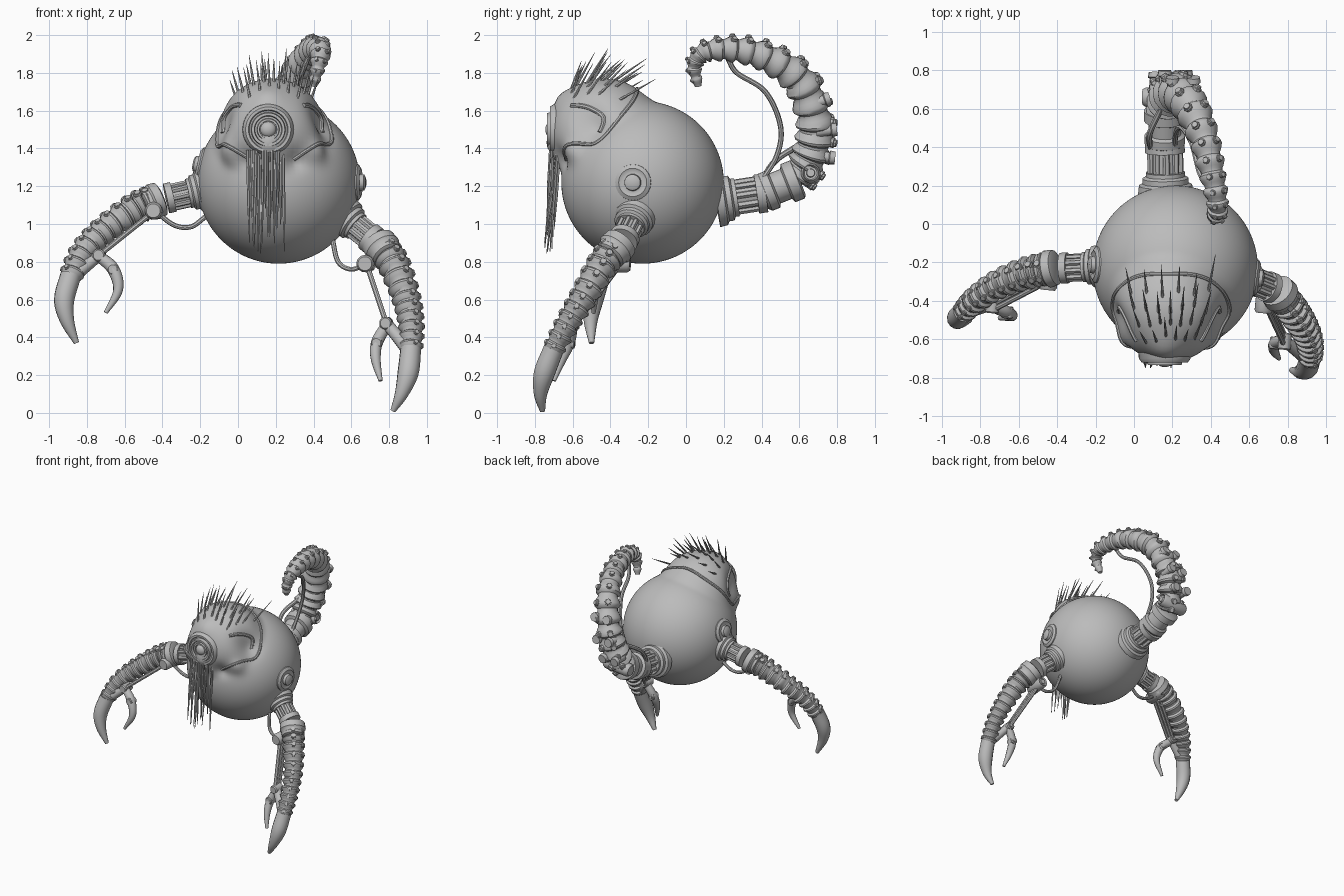
import bpy, bmesh, math, random
from mathutils import Vector as V

random.seed(4)
cube = bpy.data.objects.get("Cube")
if cube:
    bpy.data.objects.remove(cube)

grey = bpy.data.materials.new("dull grey")
grey.use_nodes = True
grey.diffuse_color = (0.5, 0.5, 0.5, 1)
grey.node_tree.nodes["Principled BSDF"].inputs["Base Color"].default_value = (0.5, 0.5, 0.5, 1)


class Part:
    """Collects lathed and lofted pieces into one object."""
    def __init__(self):
        self.bm = bmesh.new()

    def rings(self, rows, sides):
        loops = []
        for c, u, w, r in rows:
            loops.append([self.bm.verts.new(c + (u * math.cos(a) + w * math.sin(a)) * r)
                          for a in (math.tau * i / sides for i in range(sides))])
        for p, q in zip(loops, loops[1:]):
            for i in range(sides):
                j = (i + 1) % sides
                self.bm.faces.new((p[i], p[j], q[j], q[i]))
        self.bm.faces.new(loops[0][::-1])
        self.bm.faces.new(loops[-1])

    def lathe(self, a, b, profile, sides=20):
        a, b = V(a), V(b)
        t = (b - a).normalized()
        u = t.orthogonal().normalized()
        w = t.cross(u)
        self.rings([(a.lerp(b, s), u, w, r) for s, r in profile], sides)

    def loft(self, pts, radii, sides=14):
        rows, u = [], None
        for i, p in enumerate(pts):
            t = (pts[min(i + 1, len(pts) - 1)] - pts[max(i - 1, 0)]).normalized()
            u = t.orthogonal() if u is None else u - t * u.dot(t)
            u = u.normalized()
            rows.append((p, u, t.cross(u), radii[i]))
        self.rings(rows, sides)

    def finish(self, name):
        bmesh.ops.recalc_face_normals(self.bm, faces=self.bm.faces)
        me = bpy.data.meshes.new(name)
        self.bm.to_mesh(me)
        self.bm.free()
        ob = bpy.data.objects.new(name, me)
        bpy.context.collection.objects.link(ob)
        me.materials.append(grey)
        bpy.ops.object.select_all(action='DESELECT')
        ob.select_set(True)
        bpy.context.view_layer.objects.active = ob
        bpy.ops.object.shade_smooth_by_angle(angle=math.radians(38))
        return ob


def spline(path, n):
    """Smooth curve through (x, y, z, radius) points."""
    P = [V(p) for p in path]
    P = [2 * P[0] - P[1]] + P + [2 * P[-1] - P[-2]]
    out = []
    for k in range(n + 1):
        f = k / n * (len(path) - 1)
        i = min(int(f), len(path) - 2)
        t = f - i
        a, b, c, d = P[i:i + 4]
        out.append(0.5 * (2 * b + (c - a) * t + (2 * a - 5 * b + 4 * c - d) * t * t
                          + (3 * b - a - 3 * c + d) * t ** 3))
    return [p.to_3d() for p in out], [p[3] for p in out]


def cable(part, pts, r, sides=8):
    part.loft(*spline([(*p, r) for p in pts], 8 * len(pts)), sides)


# Body and head as one blended shell
C, H = V((0.215, -0.23, 1.22)), V((0.18, -0.43, 1.48))
EYE = V((0.16, -0.715, 1.5))
dents = [((0.45, -0.52, 1.56), -0.06, 0.085), ((-0.09, -0.52, 1.56), -0.06, 0.085),
         ((0.42, -0.60, 1.38), 0.035, 0.06), ((-0.06, -0.60, 1.38), 0.035, 0.06),
         ((0.31, -0.68, 1.35), -0.035, 0.05), ((0.03, -0.68, 1.35), -0.03, 0.05),
         ((0.16, -0.66, 1.66), 0.025, 0.07), ((0.16, -0.70, 1.40), 0.03, 0.05)]
dents = [((V(p) - C).normalized(), h, s / 0.5) for p, h, s in dents]


def shell(d):
    """Surface point of the body in a direction from its centre."""
    d = d.normalized()
    h = H - C
    m = d.dot(h)
    t = m + math.sqrt(max(m * m - h.length_squared + 0.29 ** 2, 0))
    k = max(0.07 - abs(t - 0.43), 0) / 0.07
    r = max(t, 0.43) + k * k * 0.0175
    r += sum(a * math.exp(-((d - q).length / s) ** 2) for q, a, s in dents)
    return C + d * r


body = Part()
bmesh.ops.create_uvsphere(body.bm, u_segments=112, v_segments=72, radius=1)
for v in body.bm.verts:
    v.co = shell(v.co)
body.finish("round_body")

# Raised edge of the face plate
rim = Part()
edge = [(0.30, -0.66, 1.35), (0.42, -0.56, 1.41), (0.49, -0.47, 1.43), (0.50, -0.40, 1.53),
        (0.44, -0.32, 1.64), (0.33, -0.27, 1.69), (0.18, -0.26, 1.72)]
edge += [(0.36 - x, y, z) for x, y, z in edge[-2::-1]]
pts = [shell(p - C) for p in spline([(*p, 0) for p in edge], 90)[0]]
rim.loft(pts, [0.011] * len(pts), 8)
for m in (1, -1):
    hook = [(0.18 + m * x, y, z) for x, y, z in
            ((0.17, -0.62, 1.64), (0.24, -0.54, 1.66), (0.28, -0.46, 1.60), (0.28, -0.47, 1.50))]
    pts = [shell(p - C) for p in spline([(*p, 0) for p in hook], 24)[0]]
    rim.loft(pts, [0.013] * len(pts), 8)
rim.finish("face_plate_edge")

# Eye: stepped ring with a ball lens
eye = Part()
eye.lathe(EYE + V((0, 0.12, 0)), EYE + V((0, -0.02, 0)),
          [(0, 0.14), (0.75, 0.135), (0.9, 0.12), (0.9, 0.105), (0.8, 0.1), (0.8, 0.092),
           (1, 0.088), (1, 0.074), (0.85, 0.07), (0.85, 0.06), (0.97, 0.057), (0.97, 0.046),
           (0.8, 0.044)], 40)
eye.lathe(EYE, EYE + V((0, -0.03, 0)), [(math.sin(a * 0.15), 0.042 * math.cos(a * 0.15))
                                      for a in range(11)], 24)
eye.finish("eye")

# Side knobs
knobs = Part()
for p in ((0.8, -0.3, 1.22), (-0.5, -0.2, 1.38)):
    d = (V(p) - C).normalized()
    s = shell(d)
    knobs.lathe(s - d * 0.05, s + d * 0.035, [(0, 0.10), (0.55, 0.095), (0.7, 0.075), (0.62, 0.06),
                (0.65, 0.045), (0.9, 0.042), (1, 0.025)], 24)
knobs.finish("side_knobs")

# Hair and beard spikes
hair = Part()
for row, n in enumerate((6, 7, 7, 6)):
    for i in range(n):
        f = i / (n - 1) * 2 - 1
        y = -0.61 + row * 0.085 + random.uniform(-0.02, 0.02)
        s = shell(V((0.19 + f * (0.13 + 0.025 * row), y, 1.76 - 0.08 * f * f)) - C)
        d = V((f * 0.2, 0.45 + 0.16 * row + random.uniform(-0.12, 0.12), 0.95 - 0.12 * row)).normalized()
        tip = s + d * random.uniform(0.13, 0.22)
        hair.lathe(s - d * 0.03, tip, [(0, 0.008), (0.5, 0.006), (1, 0.001)], 6)
hair.finish("hair_spikes")
beard = Part()
for i in range(17):
    x = 0.05 + 0.19 * i / 16
    top = V((x, random.uniform(-0.72, -0.67), 1.39))
    low = V((x + random.uniform(-0.012, 0.012), random.uniform(-0.75, -0.69), random.uniform(0.83, 1.08)))
    beard.lathe(top, low, [(0, 0.008), (0.6, 0.008), (1, 0.002)], 6)
beard.finish("beard_spikes")


def joint(name, a, b, r):
    """Socket, slotted neck and collar between the body and a limb."""
    a, b = V(a), V(b)
    p = Part()
    p.lathe(a, b, [(0, r * 1.55), (0.16, r * 1.5), (0.2, r * 1.3), (0.3, r * 1.3), (0.34, r * 1.1),
                   (0.42, r * 1.1), (0.42, r * 0.8), (0.82, r * 0.8), (0.82, r * 1.12), (1, r * 1.12)], 28)
    t = (b - a).normalized()
    u = t.orthogonal().normalized()
    for i in range(9):
        k = math.tau * i / 9
        o = (u * math.cos(k) + t.cross(u) * math.sin(k)) * r * 0.83
        p.lathe(a.lerp(b, 0.4) + o, a.lerp(b, 0.84) + o, [(0, r * 0.2), (1, r * 0.2)], 6)
    p.finish(name + "_joint")


def limb(name, path, count, out, studs):
    """Ribbed limb with studs along its outer side."""
    ribs = (0.84, 1.06, 1.1, 1.02, 0.96, 0.84)
    p = Part()
    pts, rad = spline(path, count * 6)
    p.loft(pts, [r * ribs[i % 6] for i, r in enumerate(rad)], 18)
    for i in range(2, count * 6, 6):
        t = (pts[i + 1] - pts[i - 1]).normalized()
        o = (V(out(pts[i])) - t * t.dot(V(out(pts[i])))).normalized()
        for m in (-0.55, 0.55):
            d = (o + t.cross(o) * m).normalized()
            r = rad[i]
            p.lathe(pts[i] + d * r * 0.6, pts[i] + d * r * (1.15 + studs),
                    [(0, r * 0.28), (0.8, r * 0.28), (0.85, r * 0.22), (1, r * 0.2)], 8)
    p.finish(name + "_ribs")


def disc(part, c, d, r, h):
    c, d = V(c), V(d).normalized()
    part.lathe(c - d * h, c + d * h, [(0, r * 0.6), (0, r * 0.8), (0.08, r), (0.92, r), (1, r * 0.8),
               (0.93, r * 0.65), (0.93, r * 0.45), (1, r * 0.4)], 20)


def arm(name, base, neck, ribs, claw, elbow, knuckle, thumb, sag, side):
    joint(name, base, neck, 0.072)
    limb(name, ribs, 12, lambda p: (side, -0.2, 0.8), 0.0)
    p = Part()
    # elbow cuff and pivots
    e = V(ribs[0][:3])
    nxt = V(ribs[1][:3])
    p.lathe(e.lerp(nxt, -0.25), e.lerp(nxt, 0.6), [(0, 0.07), (0.08, 0.092), (0.5, 0.098),
            (0.6, 0.088), (0.92, 0.085), (1, 0.07)], 24)
    disc(p, elbow, (0.1, 1, 0), 0.046, 0.085)
    disc(p, knuckle, (0.1, 1, 0), 0.034, 0.045)
    # drive rods and hanging hose
    for o in (-0.035, 0, 0.035):
        cable(p, [V(elbow) + V((0, o, 0)), V(knuckle) + V((0, o * 0.8, 0))], 0.014)
    cable(p, sag, 0.013)
    # palm link, claw and thumb
    wrist = V(ribs[-1][:3])
    p.lathe(V(knuckle), wrist, [(0, 0.03), (0.5, 0.034), (1, 0.04)], 12)
    p.loft(*spline(claw, 18), 14)
    p.loft(*spline(thumb, 18), 12)
    disc(p, thumb[1][:3], (0.1, 1, 0), 0.03, 0.032)
    p.finish(name + "_claw")


arm("left_arm", (0.56, -0.27, 1.04), (0.72, -0.335, 0.91),
    [(0.755, -0.36, 0.885, 0.075), (0.82, -0.44, 0.79, 0.08), (0.885, -0.54, 0.62, 0.072),
     (0.915, -0.63, 0.47, 0.064), (0.915, -0.71, 0.32, 0.056)],
    [(0.915, -0.70, 0.34, 0.055), (0.90, -0.75, 0.21, 0.056), (0.865, -0.77, 0.10, 0.036),
     (0.82, -0.76, 0.01, 0.014)],
    (0.68, -0.38, 0.79), (0.785, -0.61, 0.475),
    [(0.79, -0.60, 0.47, 0.03), (0.735, -0.62, 0.37, 0.032), (0.73, -0.66, 0.28, 0.026), (0.755, -0.70, 0.17, 0.011)],
    [(0.50, -0.30, 0.92), (0.53, -0.34, 0.80), (0.60, -0.36, 0.76), (0.68, -0.38, 0.79)], 0.8)
arm("right_arm", (-0.18, -0.22, 1.18), (-0.38, -0.23, 1.135),
    [(-0.43, -0.23, 1.125, 0.08), (-0.54, -0.25, 1.08, 0.082), (-0.70, -0.31, 0.97, 0.073),
     (-0.82, -0.39, 0.85, 0.066), (-0.89, -0.46, 0.71, 0.057)],
    [(-0.885, -0.455, 0.73, 0.056), (-0.92, -0.49, 0.60, 0.054), (-0.905, -0.505, 0.49, 0.038),
     (-0.855, -0.50, 0.37, 0.014)],
    (-0.44, -0.26, 1.07), (-0.735, -0.42, 0.835),
    [(-0.735, -0.43, 0.83, 0.03), (-0.66, -0.46, 0.76, 0.033), (-0.635, -0.48, 0.65, 0.026), (-0.70, -0.49, 0.53, 0.011)],
    [(-0.17, -0.24, 1.04), (-0.25, -0.25, 0.985), (-0.34, -0.25, 0.995), (-0.44, -0.26, 1.07)], -0.8)

# Tail
joint("tail", (0.165, 0.16, 1.125), (0.16, 0.42, 1.165), 0.093)
tail = Part()
tail.lathe((0.16, 0.40, 1.16), (0.16, 0.60, 1.24), [(0, 0.085), (0.1, 0.105), (0.3, 0.105), (0.35, 0.085),
           (0.65, 0.085), (0.7, 0.108), (0.95, 0.108), (1, 0.09)], 26)
disc(tail, (0.16, 0.66, 1.26), (1, 0, 0.1), 0.052, 0.115)
cable(tail, [(0.37, 0.22, 1.88), (0.34, 0.27, 1.80), (0.30, 0.42, 1.70), (0.25, 0.50, 1.52),
             (0.22, 0.48, 1.36), (0.21, 0.38, 1.20)], 0.014)
cable(tail, [(0.10, 0.36, 1.14), (0.08, 0.46, 1.32), (0.14, 0.60, 1.42)], 0.016)
tail.finish("tail_root")
centre = V((0.3, 0.35, 1.55))
limb("tail", [(0.16, 0.58, 1.24, 0.09), (0.18, 0.66, 1.37, 0.098), (0.23, 0.68, 1.55, 0.095),
              (0.30, 0.60, 1.76, 0.09), (0.37, 0.43, 1.88, 0.077), (0.41, 0.25, 1.925, 0.066),
              (0.435, 0.10, 1.91, 0.054), (0.425, 0.045, 1.84, 0.042), (0.40, 0.065, 1.73, 0.022)],
     18, lambda p: p - centre, 0.12)
# Large back lugs
lugs = Part()
for c, d in (((0.17, 0.68, 1.36), (0, 1, -0.1)), ((0.22, 0.69, 1.49), (0, 1, 0.1)), ((0.26, 0.66, 1.63), (0, 1, 0.35))):
    for m in (-0.06, 0.05):
        a = V(c) + V((m, 0, 0))
        lugs.lathe(a, a + V(d).normalized() * 0.11, [(0, 0.035), (0.7, 0.028), (0.75, 0.038), (1, 0.034)], 10)
lugs.finish("tail_lugs")
